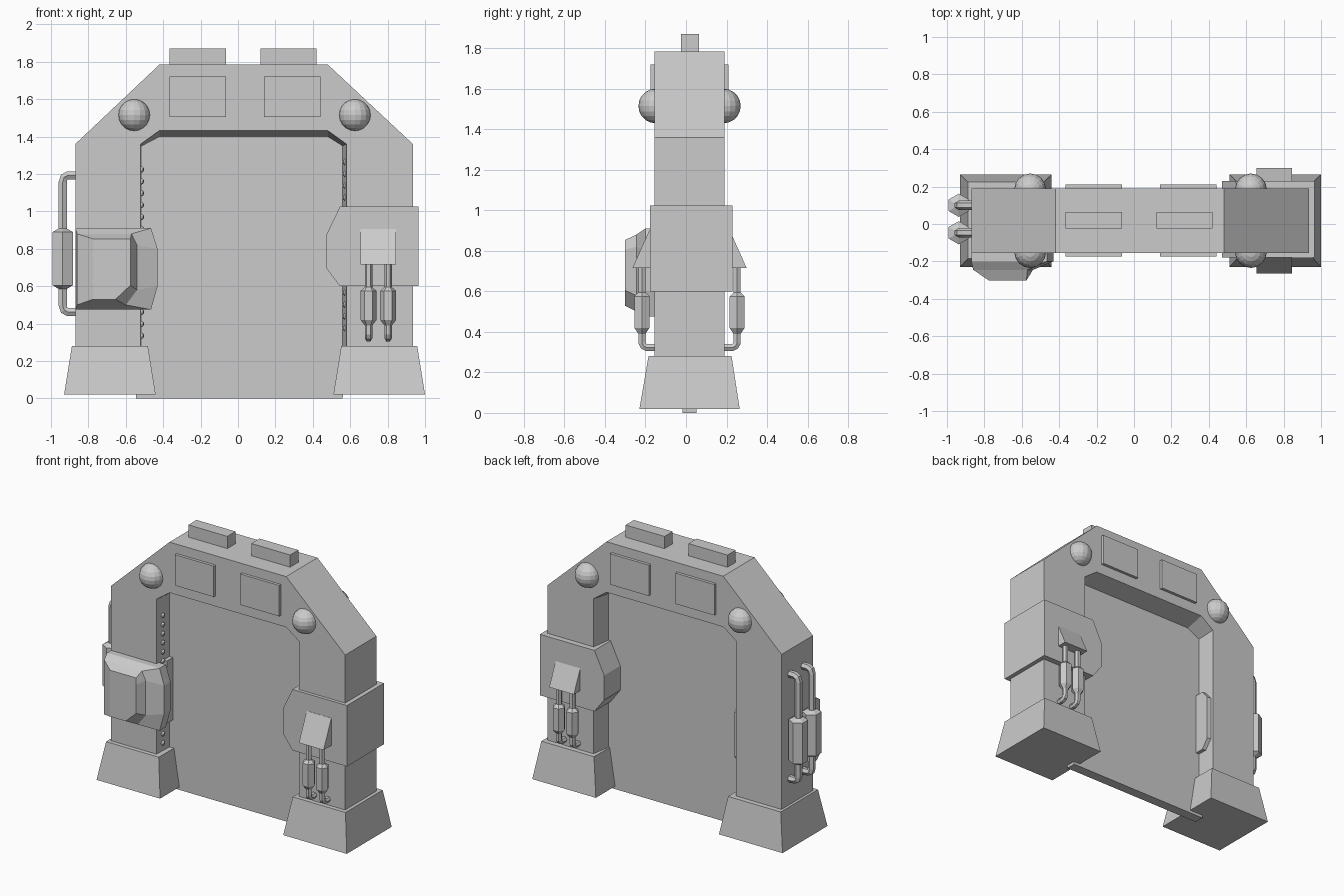
import bpy, bmesh, math
from mathutils import Matrix, Vector

if "Cube" in bpy.data.objects:
    bpy.data.objects.remove(bpy.data.objects["Cube"])

CX, CY = 0.0325, 0.0175   # middle of the doorway
FRONT, BACK = -0.155, 0.19


def finish(name, bm):
    bmesh.ops.recalc_face_normals(bm, faces=bm.faces)
    me = bpy.data.meshes.new(name)
    bm.to_mesh(me)
    bm.free()
    ob = bpy.data.objects.new(name, me)
    bpy.context.collection.objects.link(ob)
    return ob


def loft(name, rings):
    """Skin a series of equal rings and cap both ends."""
    bm = bmesh.new()
    vs = [[bm.verts.new(p) for p in r] for r in rings]
    n = len(rings[0])
    for a, b in zip(vs, vs[1:]):
        for i in range(n):
            j = (i + 1) % n
            bm.faces.new((a[i], a[j], b[j], b[i]))
    bm.faces.new(vs[0])
    bm.faces.new(vs[-1])
    return finish(name, bm)


def prism_y(name, pts, y0, y1):
    return loft(name, [[(x, y, z) for x, z in pts] for y in (y0, y1)])


def rect(x0, x1, y0, y1, z):
    return [(x0, y0, z), (x1, y0, z), (x1, y1, z), (x0, y1, z)]


def box(name, x0, x1, y0, y1, z0, z1):
    return loft(name, [rect(x0, x1, y0, y1, z0), rect(x0, x1, y0, y1, z1)])


def ball(name, pos, r, seg, rings):
    bm = bmesh.new()
    bmesh.ops.create_uvsphere(bm, u_segments=seg, v_segments=rings, radius=r,
                              matrix=Matrix.Translation(pos))
    return finish(name, bm)


def pipe(name, pts, res=1):
    """Tube through (x, y, z, radius) points."""
    cu = bpy.data.curves.new(name, 'CURVE')
    cu.dimensions = '3D'
    cu.bevel_depth = 1.0
    cu.bevel_resolution = res
    cu.use_fill_caps = True
    sp = cu.splines.new('POLY')
    sp.points.add(len(pts) - 1)
    for p, (x, y, z, r) in zip(sp.points, pts):
        p.co = (x, y, z, 1)
        p.radius = r
    sp.use_smooth = False
    ob = bpy.data.objects.new(name, cu)
    bpy.context.collection.objects.link(ob)
    return ob


# arch frame: cross-section swept round the doorway, jamb narrowing to the door
outer = [(-.87, .1), (-.87, 1.36), (-.42, 1.785), (.48, 1.785), (.935, 1.36), (.935, .1)]
inner = [(-.52, .1), (-.52, 1.36), (-.42, 1.432), (.48, 1.432), (.58, 1.36), (.58, .1)]
middle = [(-.515, .1), (-.515, 1.35), (-.42, 1.4), (.48, 1.4), (.56, 1.35), (.56, .1)]
loft("arch_frame", [[(o[0], FRONT, o[1]), (o[0], BACK, o[1]), (i[0], BACK, i[1]),
                     (m[0], CY + .035, m[1]), (m[0], CY - .035, m[1]), (i[0], FRONT, i[1])]
                    for o, i, m in zip(outer, inner, middle)])

# door panel
prism_y("door_panel", [(-.545, 0), (.56, 0), (.57, 1.36), (.49, 1.42), (-.43, 1.42), (-.54, 1.36)],
        CY - .035, CY + .035)

# flared feet
for side, x in (("left", -.685), ("right", .755)):
    loft(side + "_foot", [rect(x - .245, x + .245, -.23, .265, .02),
                          rect(x - .203, x + .203, -.185, .225, .28)])

# roof blocks and wall screens
for k, x in enumerate((-.365, .12)):
    box(f"roof_block_{k}", x, x + .3, -.025, .065, 1.77, 1.87)
for k, x in enumerate((-.365, .14)):
    box(f"screen_{k}", x, x + .3, -.175, .21, 1.505, 1.72)

# dome lamps on both faces
for x in (-.555, .625):
    for y in (-.15, .185):
        ball("dome_lamp", (x, y, 1.515), .085, 16, 10)

# small indicator lamps down the jambs
for k in range(15):
    ball("jamb_lamp_left", (-.519, -.09, .335 + k * .0635), .017, 8, 6)
    ball("jamb_lamp_right", (.576, -.09, .375 + k * .0635), .017, 8, 6)

# collar round the right pillar
prism_y("right_collar", [(.965, .6), (.965, 1.025), (.545, 1.025), (.47, .87), (.47, .7), (.545, .6)],
        -.178, .23)

# sloped hoods with canister pipes, front and back
for face, s in (("front", -1), ("back", 1)):
    def Y(d):
        return CY + s * d
    prof = [(.15, .905), (.197, .905), (.282, .715), (.15, .715)]
    loft(face + "_hood", [[(x, Y(d), z) for d, z in prof] for x in (.655, .845)])
    for x in (.698, .803):
        d = .235
        pipe(face + "_canister_pipe", [
            (x, Y(d), .75, .02), (x, Y(d), .595, .02), (x, Y(d), .575, .043),
            (x, Y(d), .42, .043), (x, Y(d), .39, .02), (x, Y(d), .345, .02),
            (x, Y(d - .008), .33, .02), (x, Y(d - .025), .322, .02), (x, Y(.165), .322, .02)])

# canister pipes on the outer left wall
for y in (.1, -.047):
    x = -.937
    half = [(-.86, .365, .025), (-.91, .365, .025), (-.93, .355, .025), (x, .33, .025),
            (x, .165, .025), (x, .14, .062)]
    zc = .827
    up = [(px, y, zc + d, r) for px, d, r in half]
    up[4] = (x, y, .908, .025)
    up[5] = (x, y, .89, .062)
    down = [(px, y, zc - d, r) for px, d, r in half]
    down[4] = (x, y, .585, .025)
    down[5] = (x, y, .605, .062)
    pipe("wall_canister_pipe", up + down[::-1])

# control box on the left pillar: bevelled housing lofted to a small front face
rim = [(-.87, .475), (-.465, .475), (-.43, .6), (-.43, .8), (-.465, .91), (-.87, .91)]
mid = [(-.86, .5), (-.6, .5), (-.54, .58), (-.54, .82), (-.57, .88), (-.86, .88)]
face = [(-.775, .53), (-.655, .53), (-.575, .605), (-.575, .805), (-.575, .853), (-.775, .853)]
loft("control_box", [[(x, y, z) for x, z in ring]
                     for ring, y in ((rim, -.13), (rim, -.2), (mid, -.245), (face, -.302))])

# control box part that wraps round into the jamb
jamb = [(-.1, .475), (.1, .475), (.15, .54), (.15, .85), (.1, .91), (-.1, .91)]
loft("control_box_side", [[(-.56, CY + y * 1.05, z) for y, z in jamb],
                          [(-.49, CY + y, z) for y, z in jamb]])
